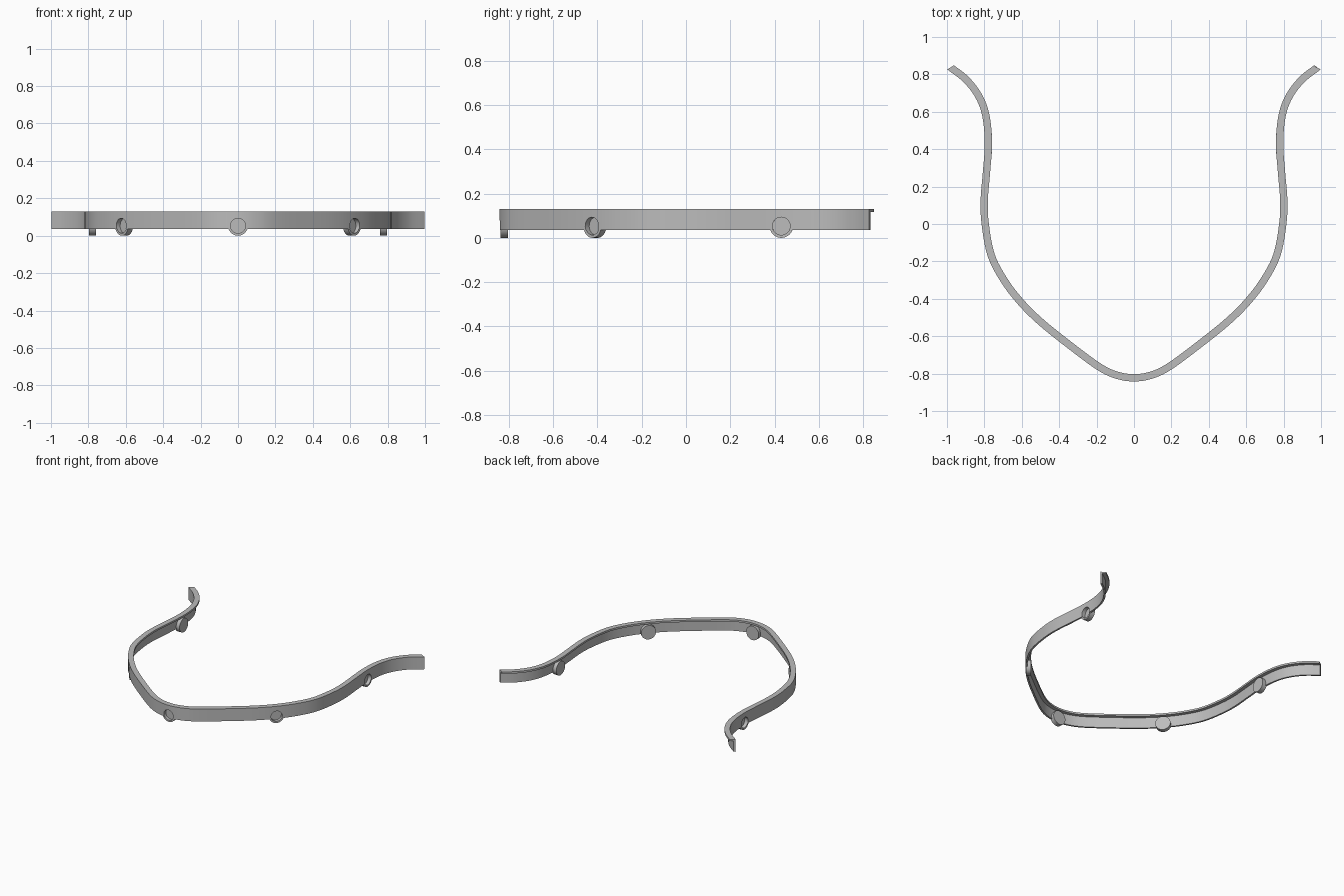
import bpy, bmesh, math
from mathutils import Vector, Matrix

if "Cube" in bpy.data.objects:
    bpy.data.objects.remove(bpy.data.objects["Cube"])

# Overall section sizes
BOTTOM, TOP = 0.035, 0.13
WALL, DEPTH, FLANGE = 0.013, 0.039, 0.014
CUP_Z, CUP_R, HOLE_R = 0.053, 0.053, 0.040

grey = bpy.data.materials.new("plain grey")
grey.use_nodes = True
colour = (0.5, 0.5, 0.5, 1)
grey.diffuse_color = colour
grey.node_tree.nodes["Principled BSDF"].inputs["Base Color"].default_value = colour


def make_object(name, bm):
    bmesh.ops.recalc_face_normals(bm, faces=bm.faces)
    mesh = bpy.data.meshes.new(name)
    bm.to_mesh(mesh)
    bm.free()
    obj = bpy.data.objects.new(name, mesh)
    bpy.context.collection.objects.link(obj)
    mesh.materials.append(grey)
    return obj


def select_only(obj):
    bpy.ops.object.select_all(action='DESELECT')
    obj.select_set(True)
    bpy.context.view_layer.objects.active = obj


# Outer edge of the band: left half, mirrored to the right
half = [(0, -.842), (.1, -.826), (.2, -.778), (.36, -.66), (.515, -.535),
        (.625, -.425), (.715, -.305), (.783, -.17), (.815, 0), (.82, .13),
        (.808, .28), (.798, .43), (.81, .57), (.845, .67), (.91, .757),
        (.998, .826)]
knots = [Vector((-x, y)) for x, y in reversed(half[1:])]
knots += [Vector(p) for p in half]


def spline(points, steps=8):
    pts = [2 * points[0] - points[1]] + points + [2 * points[-1] - points[-2]]
    result = []
    for a, b, c, d in zip(pts, pts[1:], pts[2:], pts[3:]):
        for i in range(steps):
            t = i / steps
            result.append(0.5 * (2 * b + (c - a) * t + (2 * a - 5 * b + 4 * c - d) * t * t
                                 + (3 * b - a - 3 * c + d) * t ** 3))
    return result + [points[-1]]


path = spline(knots)


def inward(i):
    t = (path[min(i + 1, len(path) - 1)] - path[max(i - 1, 0)]).normalized()
    return Vector((-t.y, t.x))


# Band: an L section swept along the path, wall outside and flange inside
section = [(0, BOTTOM), (WALL, BOTTOM), (WALL, TOP - FLANGE),
           (DEPTH, TOP - FLANGE), (DEPTH, TOP), (0, TOP)]
bm = bmesh.new()
rings = []
for i, p in enumerate(path):
    n = inward(i)
    if i in (0, len(path) - 1):      # slanted end cuts
        n = Vector((math.copysign(0.93, -p.x), 0.5))
    rings.append([bm.verts.new((*(p + n * d), z)) for d, z in section])
for a, b in zip(rings, rings[1:]):
    for k in range(len(section)):
        m = (k + 1) % len(section)
        bm.faces.new((a[k], a[m], b[m], b[k]))
bm.faces.new(rings[0])
bm.faces.new(rings[-1])
band = make_object("band", bm)


def frame_at(x, y):
    """Matrix whose z axis points inward from the band's outer face."""
    i = min(range(len(path)), key=lambda k: (path[k] - Vector((x, y))).length)
    n = inward(i).to_3d()
    rot = Matrix((n.cross(Vector((0, 0, 1))), Vector((0, 0, 1)), n)).transposed()
    return Matrix.Translation((*path[i], CUP_Z)) @ rot.to_4x4()


def make_cup(name, matrix, front):
    """Blind round cup, open to the outside."""
    profile = [(HOLE_R, 0.028), (HOLE_R, front), (CUP_R, front), (CUP_R, DEPTH)]
    sides = 40
    bm = bmesh.new()
    loops = [[bm.verts.new((r * math.cos(math.tau * k / sides),
                            r * math.sin(math.tau * k / sides), d))
              for k in range(sides)] for r, d in profile]
    for a, b in zip(loops, loops[1:]):
        for k in range(sides):
            m = (k + 1) % sides
            bm.faces.new((a[k], a[m], b[m], b[k]))
    bm.faces.new(loops[0])
    bm.faces.new(loops[-1])
    bm.transform(matrix)
    return make_object(name, bm)


# Five cups, each with a round opening through the wall
sites = {"front_cup": (0, -.842, .006),
         "left_middle_cup": (.622, -.428, .004), "right_middle_cup": (-.622, -.428, .004),
         "left_rear_cup": (.798, .43, .002), "right_rear_cup": (-.798, .43, .002)}
parts = [band]
cut_bm = bmesh.new()
for name, (x, y, front) in sites.items():
    matrix = frame_at(x, y)
    parts.append(make_cup(name, matrix, front))
    bmesh.ops.create_cone(cut_bm, cap_ends=True, segments=40, radius1=HOLE_R,
                          radius2=HOLE_R, depth=0.05,
                          matrix=matrix @ Matrix.Translation((0, 0, 0.002)))
cutter = make_object("hole_cutter", cut_bm)
cutter.hide_render = True

select_only(band)
mod = band.modifiers.new("holes", 'BOOLEAN')
mod.operation = 'DIFFERENCE'
mod.solver = 'EXACT'
mod.object = cutter
bpy.ops.object.modifier_apply(modifier=mod.name)
bpy.data.objects.remove(cutter)

for part in parts:
    select_only(part)
    bpy.ops.object.shade_smooth_by_angle(angle=math.radians(30))
